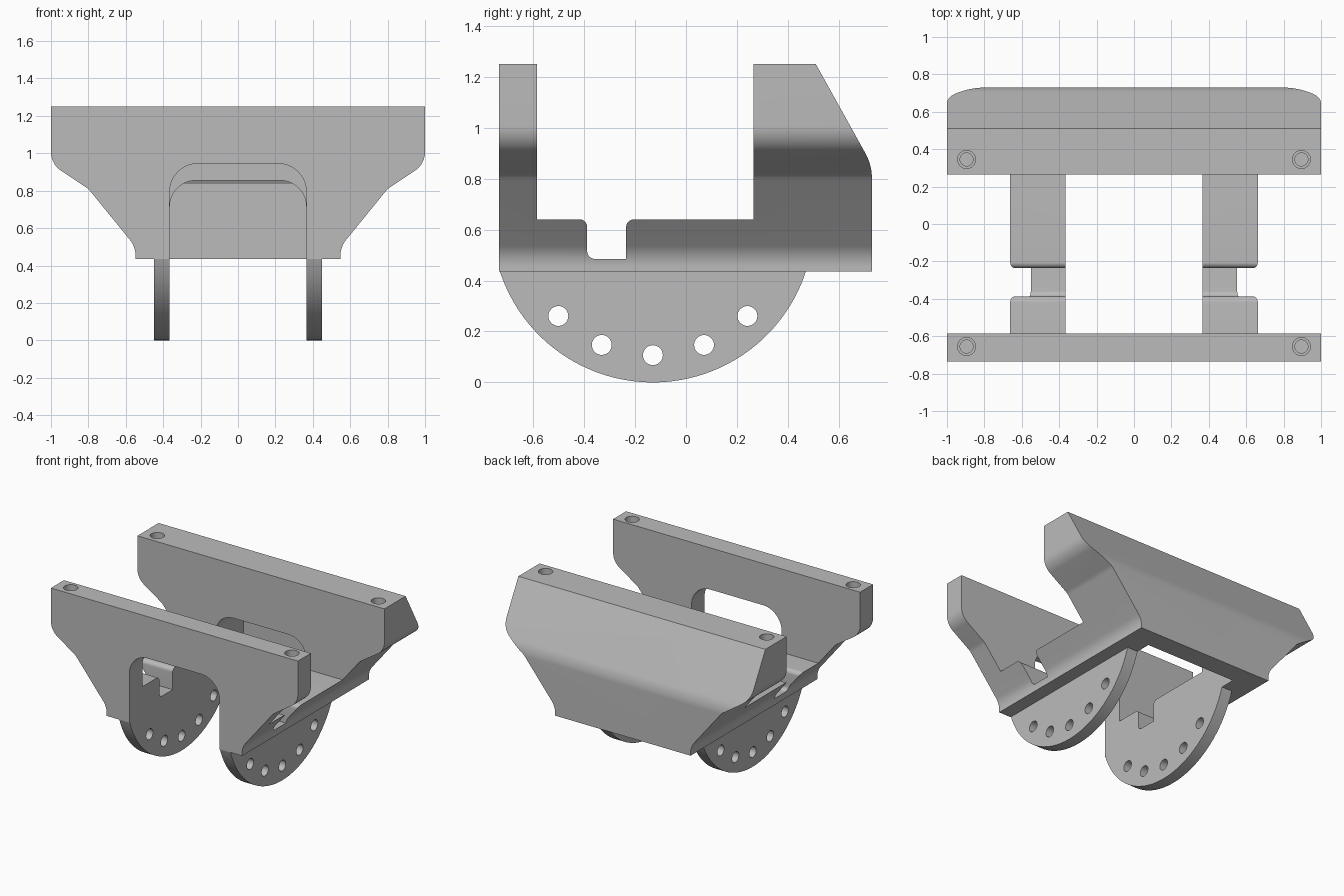
import bpy, bmesh, math
from mathutils import Vector

if "Cube" in bpy.data.objects:
    bpy.data.objects.remove(bpy.data.objects["Cube"])

grey = bpy.data.materials.new("plain_grey")
grey.use_nodes = True
COLOUR = (0.5, 0.5, 0.5, 1)
grey.diffuse_color = COLOUR
grey.node_tree.nodes["Principled BSDF"].inputs["Base Color"].default_value = COLOUR


def fillet(corners, steps=10):
    """Closed outline; a corner given as (u, v, radius) is rounded."""
    out = []
    for i, c in enumerate(corners):
        p = Vector(c[:2])
        if len(c) < 3:
            out.append(p)
            continue
        a = (Vector(corners[i - 1][:2]) - p).normalized()
        b = (Vector(corners[(i + 1) % len(corners)][:2]) - p).normalized()
        half = a.angle(b) / 2
        centre = p + (a + b).normalized() * c[2] / math.sin(half)
        tangent = c[2] / math.tan(half)
        start, end = p + a * tangent - centre, p + b * tangent - centre
        turn = start.angle(end)
        for k in range(steps + 1):
            t = k / steps
            out.append(centre + (start * math.sin((1 - t) * turn)
                                 + end * math.sin(t * turn)) / math.sin(turn))
    return out


def prism(name, outline, axis, lo, hi):
    """Extrude an outline along x (outline is y,z), y (x,z) or z (x,y)."""
    def place(p, d):
        return {"x": (d, p[0], p[1]), "y": (p[0], d, p[1]), "z": (p[0], p[1], d)}[axis]
    bm = bmesh.new()
    face = bm.faces.new([bm.verts.new(place(p, lo)) for p in outline])
    new = bmesh.ops.extrude_face_region(bm, geom=[face])["geom"]
    shift = Vector(place((0, 0), hi - lo))
    bmesh.ops.translate(bm, vec=shift, verts=[v for v in new if isinstance(v, bmesh.types.BMVert)])
    bmesh.ops.recalc_face_normals(bm, faces=bm.faces)
    mesh = bpy.data.meshes.new(name)
    bm.to_mesh(mesh)
    bm.free()
    mesh.materials.append(grey)
    obj = bpy.data.objects.new(name, mesh)
    bpy.context.collection.objects.link(obj)
    return obj


def circle(u, v, r, n=32):
    return [(u + r * math.cos(2 * math.pi * k / n), v + r * math.sin(2 * math.pi * k / n))
            for k in range(n)]


def select(obj):
    bpy.ops.object.select_all(action="DESELECT")
    obj.select_set(True)
    bpy.context.view_layer.objects.active = obj


def boolean(obj, tool, operation="DIFFERENCE"):
    select(obj)
    mod = obj.modifiers.new("cut", "BOOLEAN")
    mod.object, mod.operation, mod.solver = tool, operation, "EXACT"
    bpy.ops.object.modifier_apply(modifier=mod.name)
    bpy.data.objects.remove(tool)


def smooth(obj):
    select(obj)
    bpy.ops.object.shade_smooth_by_angle(angle=math.radians(25))


def arch(half_width, top, radius):
    return fillet([(-half_width, 0.2), (half_width, 0.2),
                   (half_width, top, radius), (-half_width, top, radius)])


BOTTOM, TOP, INNER = 0.435, 1.25, 0.365

# Bracket body: flared front outline crossed with the stepped side outline
half = [(0.548, BOTTOM), (0.548, 0.5, 0.13), (0.8, 0.81, 0.1), (1, 0.943, 0.12), (1, TOP)]
mirrored = [(-c[0],) + c[1:] for c in reversed(half)]
body = prism("bracket_body", fillet(half + mirrored), "y", -0.735, 0.73)
side = [(-0.735, BOTTOM), (0.73, BOTTOM), (0.73, 0.854, 0.2), (0.51, TOP), (0.265, TOP),
        (0.265, 0.64), (-0.235, 0.64, 0.03), (-0.235, 0.485), (-0.388, 0.485, 0.03),
        (-0.388, 0.64, 0.03), (-0.585, 0.64), (-0.585, TOP), (-0.735, TOP)]
boolean(body, prism("side_outline", fillet(side), "x", -1.2, 1.2), "INTERSECT")

# Arched opening through the front plate and the gap between the rails
boolean(body, prism("front_arch", arch(INNER, 0.945, 0.15), "y", -0.9, 0.265))

# Pocket behind it, closed by the rear wall with its leaning upper part
pocket = prism("rear_pocket", arch(INNER, 0.855, 0.14), "y", 0.2, 0.7)
limit = [(0.1, 0.1), (0.583, 0.1), (0.583, 0.835), (0.533, 0.925), (0.1, 0.925)]
boolean(pocket, prism("pocket_limit", limit, "x", -0.6, 0.6), "INTERSECT")
boolean(body, pocket)

# Stepped screw holes in the top corners
for x in (-0.895, 0.895):
    for y in (-0.655, 0.345):
        for radius, depth in ((0.048, 0.06), (0.035, 0.2)):
            boolean(body, prism("screw_hole", circle(x, y, radius), "z", TOP - depth, TOP + 0.1))
smooth(body)

# Half-round plates under the rails with an arc of five holes
RADIUS, CY, CZ = 0.632, -0.13, 0.632
reach = math.acos((CZ - BOTTOM) / RADIUS)
arc = [(CY + RADIUS * math.sin(a), CZ - RADIUS * math.cos(a))
       for a in (reach * (k / 32 - 1) for k in range(65))]
for name, lo in (("left_round_plate", INNER), ("right_round_plate", -INNER - 0.085)):
    plate = prism(name, arc, "x", lo, lo + 0.085)
    for k in range(-2, 3):
        a = math.radians(22.5 * k)
        hole = circle(CY + 0.525 * math.sin(a), CZ - 0.525 * math.cos(a), 0.039)
        boolean(plate, prism("pin_hole", hole, "x", lo - 0.1, lo + 0.2))
    smooth(plate)
